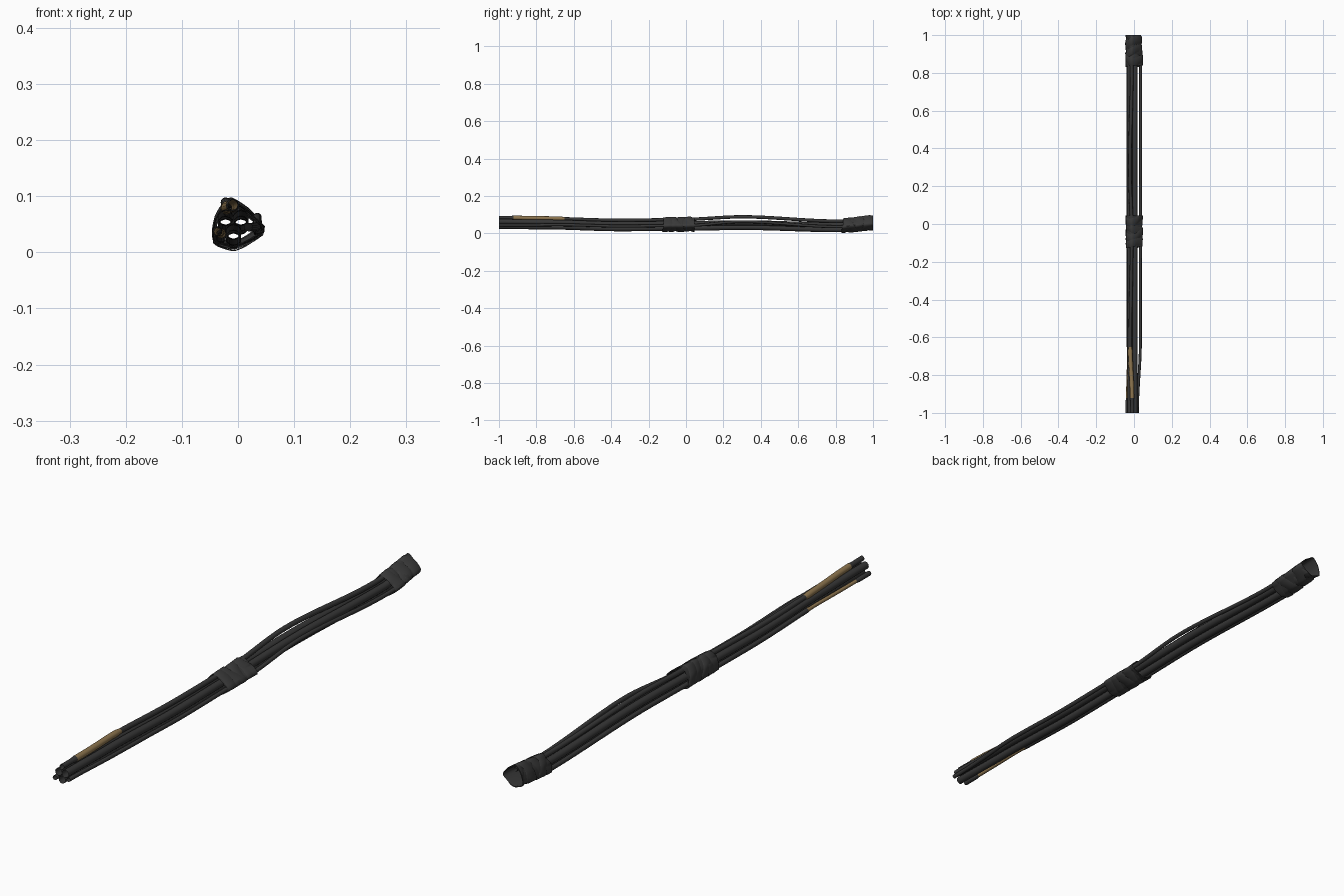
import bpy, math, random

if "Cube" in bpy.data.objects:
    bpy.data.objects.remove(bpy.data.objects["Cube"])
random.seed(4)

def material(name, rgb):
    m = bpy.data.materials.new(name)
    m.diffuse_color = (*rgb, 1)
    m.use_nodes = True
    m.node_tree.nodes["Principled BSDF"].inputs["Base Color"].default_value = m.diffuse_color
    return m

RUBBER = material("black rubber", (0.037, 0.037, 0.037))
TAPE = material("dark tape", (0.042, 0.042, 0.042))
COPPER = material("worn copper", (0.27, 0.18, 0.078))

def smooth(keys, y):
    """Eased interpolation through (y, value) keys."""
    if y <= keys[0][0]:
        return keys[0][1]
    for (a, u), (b, v) in zip(keys, keys[1:]):
        if y <= b:
            t = (y - a) / (b - a)
            return u + (v - u) * t * t * (3 - 2 * t)
    return keys[-1][1]

# shared rise and fall of the whole bundle
SAG = [(-1, 0.009), (-0.75, 0.006), (-0.35, -0.004), (0, -0.001), (0.3, 0.003),
       (0.82, -0.009), (1, 0.006)]

# name: radius, x keys, z keys, (bare copper start, end, radius)
CABLES = {
    "thick_cable_left": (0.0135, [(0, -0.022)], [(0, 0.054)], None),
    "thick_cable_right": (0.0135, [(0, 0.005)], [(0, 0.054)], None),
    "thick_cable_bottom": (0.0135, [(0, -0.008)], [(0, 0.029)], None),
    "thin_cable_top": (0.009, [(-1, -0.009), (-0.92, -0.010), (-0.65, -0.020), (-0.05, -0.012),
                               (0.3, -0.022), (0.8, -0.012), (1, -0.012)],
                       [(-1, 0.076), (-0.6, 0.074), (-0.05, 0.075), (0.3, 0.086), (0.8, 0.075), (1, 0.077)],
                       (-0.93, -0.66, 0.0115)),
    "thin_cable_lower_left": (0.0085, [(-1, -0.037), (-0.65, -0.030), (1, -0.032)], [(-1, 0.029), (1, 0.031)],
                              (-0.93, -0.66, 0.0065)),
    "thin_cable_right": (0.0075, [(-1, 0.018), (-0.62, 0.034), (0.84, 0.035), (1, 0.027)],
                         [(-1, 0.036), (-0.5, 0.043), (0, 0.043), (0.3, 0.060), (0.8, 0.045), (1, 0.045)],
                         None),
}

def centre(name, y):
    r, xs, zs, _ = CABLES[name]
    return smooth(xs, y), smooth(zs, y) + smooth(SAG, y)

def loft(name, rings, mats):
    """Open tube through equally sized rings."""
    n = len(rings[0])
    verts = [p for ring in rings for p in ring]
    faces = [(i * n + j, i * n + (j + 1) % n, (i + 1) * n + (j + 1) % n, (i + 1) * n + j)
             for i in range(len(rings) - 1) for j in range(n)]
    me = bpy.data.meshes.new(name)
    me.from_pydata(verts, [], [f[::-1] for f in faces])
    for m in mats:
        me.materials.append(m)
    ob = bpy.data.objects.new(name, me)
    bpy.context.collection.objects.link(ob)
    bpy.ops.object.select_all(action='DESELECT')
    ob.select_set(True)
    bpy.context.view_layer.objects.active = ob
    bpy.ops.object.shade_smooth_by_angle(angle=math.radians(50))
    return ob

# cables: open tubes, the bare lengths turned to copper
for name, (r, xs, zs, bare) in CABLES.items():
    rings = []
    for i in range(101):
        y = -1 + 1.94 * i / 100
        x, z = centre(name, y)
        rad = bare[2] if bare and bare[0] < y < bare[1] else r
        rings.append([(x + rad * math.cos(a), y, z + rad * math.sin(a))
                      for a in (math.tau * k / 12 for k in range(12))])
    ob = loft(name, rings, [RUBBER, COPPER])
    if bare:
        for p in ob.data.polygons:
            p.material_index = int(bare[0] < p.center.y < bare[1])

def hull_radius(y, a, cx, cz):
    """Distance from the wrap axis to a band pulled tight around all cables."""
    best = 1.0
    for k in range(48):
        t = math.tau * k / 48
        c = math.cos(a - t)
        if c < 0.15:
            continue
        h = max((centre(n, y)[0] - cx) * math.cos(t) + (centre(n, y)[1] - cz) * math.sin(t) + CABLES[n][0]
                for n in CABLES)
        best = min(best, h / c)
    return best

def tape_ring(ys, margin):
    ring = []
    for k, y in enumerate(ys):
        a = math.tau * k / len(ys)
        cx, cz = -0.003, 0.047 + smooth(SAG, y)
        d = hull_radius(y, a, cx, cz) + margin
        ring.append((cx + d * math.cos(a), y, cz + d * math.sin(a)))
    return ring

# tape wraps: a sleeve plus crossing, slanted turns of tape
N = 36
for label, lo, hi in (("middle", -0.12, 0.045), ("end", 0.84, 1.0)):
    loft(label + "_tape_sleeve",
         [tape_ring([lo + (hi - lo) * i / 4] * N, 0.002) for i in range(5)], [TAPE])
    for b in range(6):
        mid = lo + (hi - lo) * (b + 0.5) / 6
        slant, phase = random.uniform(0.010, 0.026), random.uniform(0, math.tau)
        base = random.uniform(0.0025, 0.0045)
        rings = []
        for off, lift in ((-0.021, 0), (-0.019, 0.0012), (0.017, 0.0025), (0.021, 0.0005)):
            ys = [min(hi, max(lo - 0.008, mid + off + slant * math.cos(math.tau * k / N - phase)))
                  for k in range(N)]
            rings.append(tape_ring(ys, base + lift))
        loft(f"{label}_tape_turn_{b + 1}", rings, [TAPE])
